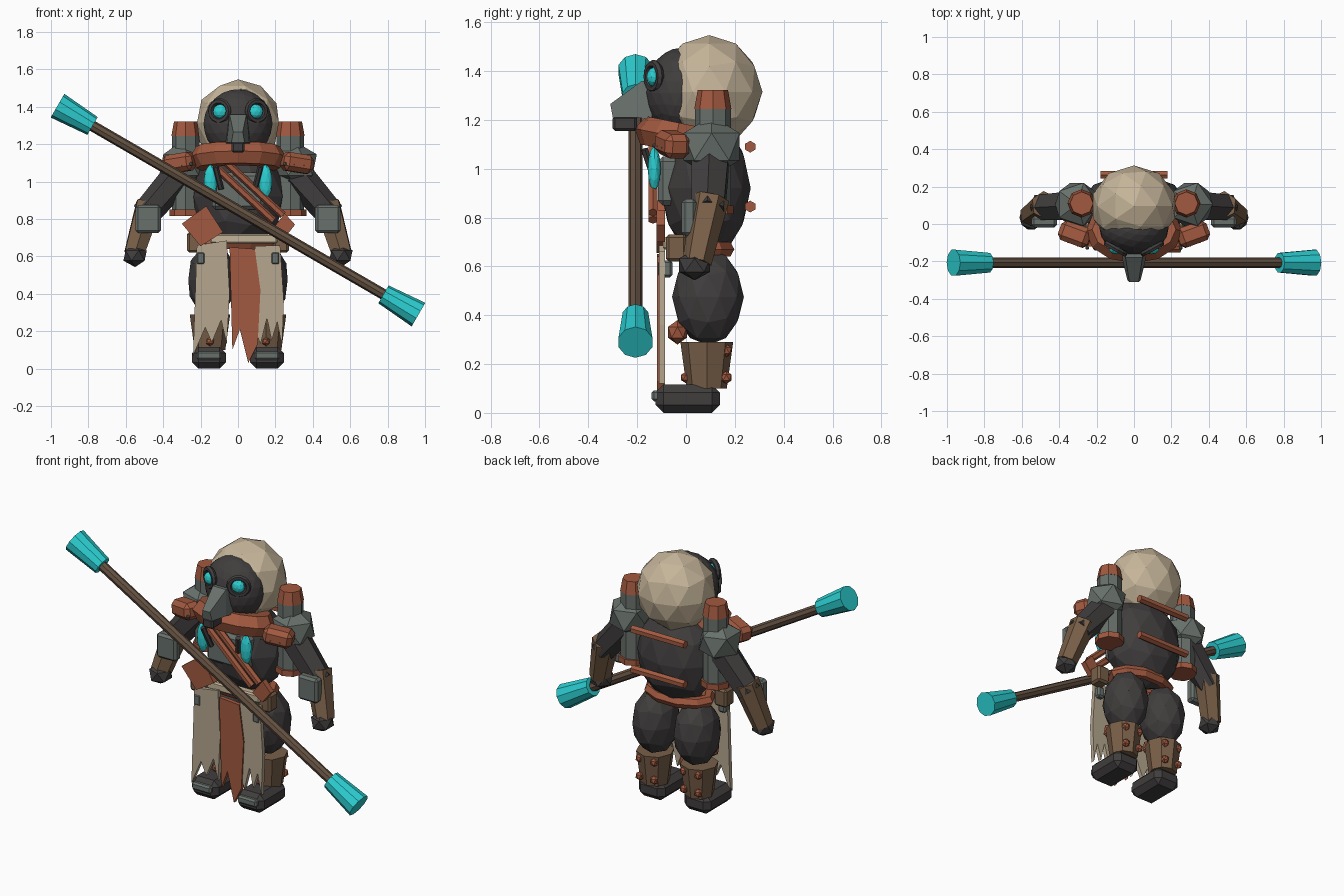
import bpy, bmesh, math
from mathutils import Vector, Matrix, Euler

if "Cube" in bpy.data.objects:
    bpy.data.objects.remove(bpy.data.objects["Cube"])


def mat(name, r, g, b):
    m = bpy.data.materials.new(name)
    m.diffuse_color = (r, g, b, 1)
    m.use_nodes = True
    m.node_tree.nodes["Principled BSDF"].inputs["Base Color"].default_value = m.diffuse_color
    return m


CHAR = mat("charcoal", 0.052, 0.047, 0.047)
TAN = mat("bone_tan", 0.56, 0.46, 0.32)
RUST = mat("rust_orange", 0.36, 0.10, 0.05)
CYAN = mat("bright_cyan", 0.025, 0.62, 0.64)
GREY = mat("metal_grey", 0.14, 0.165, 0.15)
BROWN = mat("leather_brown", 0.19, 0.115, 0.065)
WOOD = mat("staff_wood", 0.13, 0.085, 0.055)
CLOTH = mat("cloth", 0.47, 0.39, 0.28)


def finish(bm, name, m):
    bmesh.ops.recalc_face_normals(bm, faces=bm.faces[:])
    me = bpy.data.meshes.new(name)
    bm.to_mesh(me)
    bm.free()
    me.materials.append(m)
    o = bpy.data.objects.new(name, me)
    bpy.context.collection.objects.link(o)
    return o


def ball(name, m, c, r, sub=2, cut_y=None):
    bm = bmesh.new()
    bmesh.ops.create_icosphere(bm, subdivisions=sub, radius=1)
    bm.transform(Matrix.Translation(c) @ Matrix.Diagonal((*r, 1)))
    if cut_y is not None:
        g = bm.verts[:] + bm.edges[:] + bm.faces[:]
        bmesh.ops.bisect_plane(bm, geom=g, plane_co=(0, cut_y, 0), plane_no=(0, -1, 0), clear_outer=True)
        bmesh.ops.holes_fill(bm, edges=[e for e in bm.edges if e.is_boundary])
    return finish(bm, name, m)


def tube(name, m, p1, p2, r1, r2, sides=8):
    p1, p2 = Vector(p1), Vector(p2)
    d = p2 - p1
    bm = bmesh.new()
    bmesh.ops.create_cone(bm, cap_ends=True, segments=sides, radius1=r1, radius2=r2, depth=d.length)
    bm.transform(Matrix.Translation((p1 + p2) / 2) @ d.to_track_quat('Z', 'Y').to_matrix().to_4x4())
    return finish(bm, name, m)


def box(name, m, c, size, rot=(0, 0, 0), bevel=0.015, top=1.0):
    bm = bmesh.new()
    bmesh.ops.create_cube(bm, size=1)
    for v in bm.verts:
        if v.co.z > 0:
            v.co.x *= top
            v.co.y *= top
    bm.transform(Matrix.Diagonal((*size, 1)))
    if bevel:
        bmesh.ops.bevel(bm, geom=bm.edges[:], offset=bevel, segments=1, affect='EDGES')
    bm.transform(Matrix.Translation(c) @ Euler(rot).to_matrix().to_4x4())
    return finish(bm, name, m)


def ring(name, m, c, rx, ry, tr, rot=(0, 0, 0), n=12, k=6):
    bm = bmesh.new()
    vs = []
    for i in range(n):
        a = 2 * math.pi * i / n
        for j in range(k):
            b = 2 * math.pi * j / k
            q = tr * math.cos(b)
            vs.append(bm.verts.new(((rx + q) * math.cos(a), (ry + q) * math.sin(a), tr * math.sin(b))))
    for i in range(n):
        for j in range(k):
            i2, j2 = (i + 1) % n, (j + 1) % k
            bm.faces.new([vs[i * k + j], vs[i2 * k + j], vs[i2 * k + j2], vs[i * k + j2]])
    bm.transform(Matrix.Translation(c) @ Euler(rot).to_matrix().to_4x4())
    return finish(bm, name, m)


def sheet(name, m, pts, y, thick=0.02):
    # flat outline in x and z, given depth along y
    bm = bmesh.new()
    f = bm.faces.new([bm.verts.new((x, y, z)) for x, z in pts])
    g = bmesh.ops.extrude_face_region(bm, geom=[f])["geom"]
    bmesh.ops.translate(bm, vec=(0, thick, 0), verts=[v for v in g if isinstance(v, bmesh.types.BMVert)])
    return finish(bm, name, m)


# head, hood and beak
ball("hood", TAN, (0, 0.095, 1.315), (0.23, 0.218, 0.232), 2, -0.03)
ball("face", CHAR, (0, -0.02, 1.31), (0.185, 0.148, 0.185), 3)
bm = bmesh.new()
rings = [[bm.verts.new(p) for p in ((-a, y, zt), (a, y, zt), (b, y2, zb), (-b, y2, zb))]
         for a, b, y, zt, y2, zb in ((0.05, 0.065, -0.14, 1.36, -0.14, 1.2),
                                     (0.045, 0.06, -0.18, 1.36, -0.2, 1.21),
                                     (0.025, 0.035, -0.31, 1.265, -0.30, 1.21))]
for p, q in zip(rings, rings[1:]):
    for i in range(4):
        bm.faces.new((p[i], p[(i + 1) % 4], q[(i + 1) % 4], q[i]))
bm.faces.new(rings[0])
bm.faces.new(rings[-1])
finish(bm, "beak", GREY)
box("beak_tip", CHAR, (0, -0.25, 1.185), (0.07, 0.1, 0.06), bevel=0.01)

# collar and torso
ring("collar", RUST, (0, -0.04, 1.13), 0.19, 0.105, 0.068, (-0.2, 0, 0), 12, 6)
ball("torso", CHAR, (0, 0.08, 0.92), (0.25, 0.185, 0.29), 2)
box("chest_plate", GREY, (0, -0.07, 0.95), (0.28, 0.09, 0.2), bevel=0.02)
ring("hip_belt", RUST, (0, 0.06, 0.67), 0.19, 0.11, 0.035, n=10)
box("front_belt", TAN, (0.03, -0.07, 0.695), (0.36, 0.05, 0.05), bevel=0.008)
for z in (1.09, 0.845):
    tube("back_bar", RUST, (-0.18, 0.263, z), (0.18, 0.263, z), 0.024, 0.024, 6)

for s in (-1, 1):
    # eyes
    ball("eye", CYAN, (s * 0.093, -0.132, 1.375), (0.042, 0.03, 0.04), 2)
    ring("eye_rim", CHAR, (s * 0.098, -0.132, 1.378), 0.054, 0.052, 0.016, (math.pi / 2, 0, s * 0.5), 14, 6)
    # shoulders and back canisters
    ball("shoulder", GREY, (s * 0.305, 0.105, 1.09), (0.13, 0.135, 0.125), 1)
    tube("canister", GREY, (s * 0.28, 0.11, 0.84), (s * 0.28, 0.11, 1.25), 0.074, 0.074)
    tube("canister_cap", RUST, (s * 0.28, 0.11, 1.245), (s * 0.28, 0.11, 1.322), 0.076, 0.062)
    tube("canister_foot", RUST, (s * 0.28, 0.11, 0.815), (s * 0.28, 0.11, 0.85), 0.085, 0.085)
    # shoulder clasp with studs
    box("clasp", RUST, (s * 0.315, -0.055, 1.1), (0.17, 0.11, 0.1), (0, s * 0.15, s * 0.35), 0.025)
    for i in range(3):
        ball("stud", GREY, (s * (0.25 + i * 0.05), -0.128 + i * 0.018, 1.095 - i * 0.006), (0.011, 0.011, 0.011), 1)
    # arms
    tube("upper_arm", CHAR, (s * 0.31, 0.1, 1.04), (s * 0.50, 0.09, 0.82), 0.088, 0.076, 6)
    tube("forearm", BROWN, (s * 0.475, 0.1, 0.88), (s * 0.555, 0.045, 0.615), 0.078, 0.06, 6)
    box("forearm_guard", GREY, (s * 0.48, 0.012, 0.80), (0.135, 0.06, 0.15), bevel=0.014)
    ball("hand", CHAR, (s * 0.55, 0.035, 0.605), (0.07, 0.075, 0.062), 1)
    # legs
    ball("thigh", CHAR, (s * 0.14, 0.09, 0.475), (0.132, 0.147, 0.198), 2)
    tube("shin", BROWN, (s * 0.15, 0.085, 0.10), (s * 0.15, 0.085, 0.29), 0.082, 0.108, 8)
    ball("knee", RUST, (s * 0.15, -0.035, 0.33), (0.048, 0.045, 0.05), 1)
    for z in (0.255, 0.145):
        for x in (0.10, 0.20):
            ball("shin_bolt", RUST, (s * x, 0.165, z), (0.025, 0.025, 0.027), 1)
    ball("ankle_bolt", RUST, (s * 0.15, 0.0, 0.145), (0.024, 0.024, 0.024), 1)
    box("boot", CHAR, (s * 0.155, 0.007, 0.058), (0.18, 0.265, 0.116), bevel=0.033)
    box("toe_cap", GREY, (s * 0.155, -0.118, 0.07), (0.13, 0.045, 0.045), bevel=0.01)
    # belt pouches and hanging crystals
    box("pouch", BROWN, (s * 0.23, -0.04, 0.675), (0.085, 0.085, 0.11), bevel=0.012)
    box("pouch_buckle", GREY, (s * 0.2, -0.085, 0.59), (0.05, 0.06, 0.07), bevel=0.01)
    ball("crystal", CYAN, (s * 0.147, -0.13, 1.0), (0.037, 0.027, 0.092), 2)
    tube("clasp_strap", CHAR, (s * 0.12, -0.17, 1.08), (s * 0.09, -0.13, 0.96), 0.016, 0.016, 6)

# ragged cloth panels
sheet("left_cloth", CLOTH, [(-0.22, 0.66), (-0.06, 0.685), (-0.045, 0.4), (-0.06, 0.13), (-0.09, 0.26),
                            (-0.14, 0.14), (-0.175, 0.22), (-0.24, 0.07)], -0.11, 0.025)
sheet("right_cloth", CLOTH, [(0.09, 0.655), (0.225, 0.66), (0.245, 0.36), (0.235, 0.12), (0.21, 0.25),
                             (0.18, 0.15), (0.155, 0.27), (0.12, 0.13), (0.095, 0.2)], -0.11, 0.025)
sheet("middle_cloth", RUST, [(-0.045, 0.65), (0.09, 0.64), (0.12, 0.42), (0.105, 0.13), (0.055, 0.03),
                             (0.01, 0.21), (-0.03, 0.10)], -0.118, 0.025)
# waist flaps and chest sash
sheet("left_flap", RUST, [(-0.30, 0.775), (-0.17, 0.87), (-0.08, 0.73), (-0.20, 0.655)], -0.12, 0.035)
sheet("right_flap", RUST, [(0.18, 0.74), (0.25, 0.83), (0.305, 0.77), (0.25, 0.70)], -0.12, 0.035)
for off in (0, 0.05):
    tube("sash", RUST, (-0.11 + off, -0.135, 1.07 + off * 0.6), (0.19 + off, -0.135, 0.79 + off * 0.6),
         0.021, 0.021, 6)

# staff with flared end caps
ends = Vector((-0.965, -0.207, 1.406)), Vector((0.965, -0.207, 0.289))
tube("staff", WOOD, *ends, 0.029, 0.029, 8)
for a, b in (ends, ends[::-1]):
    tube("staff_cap", CYAN, a, a.lerp(b, 0.097), 0.073, 0.055, 10)
